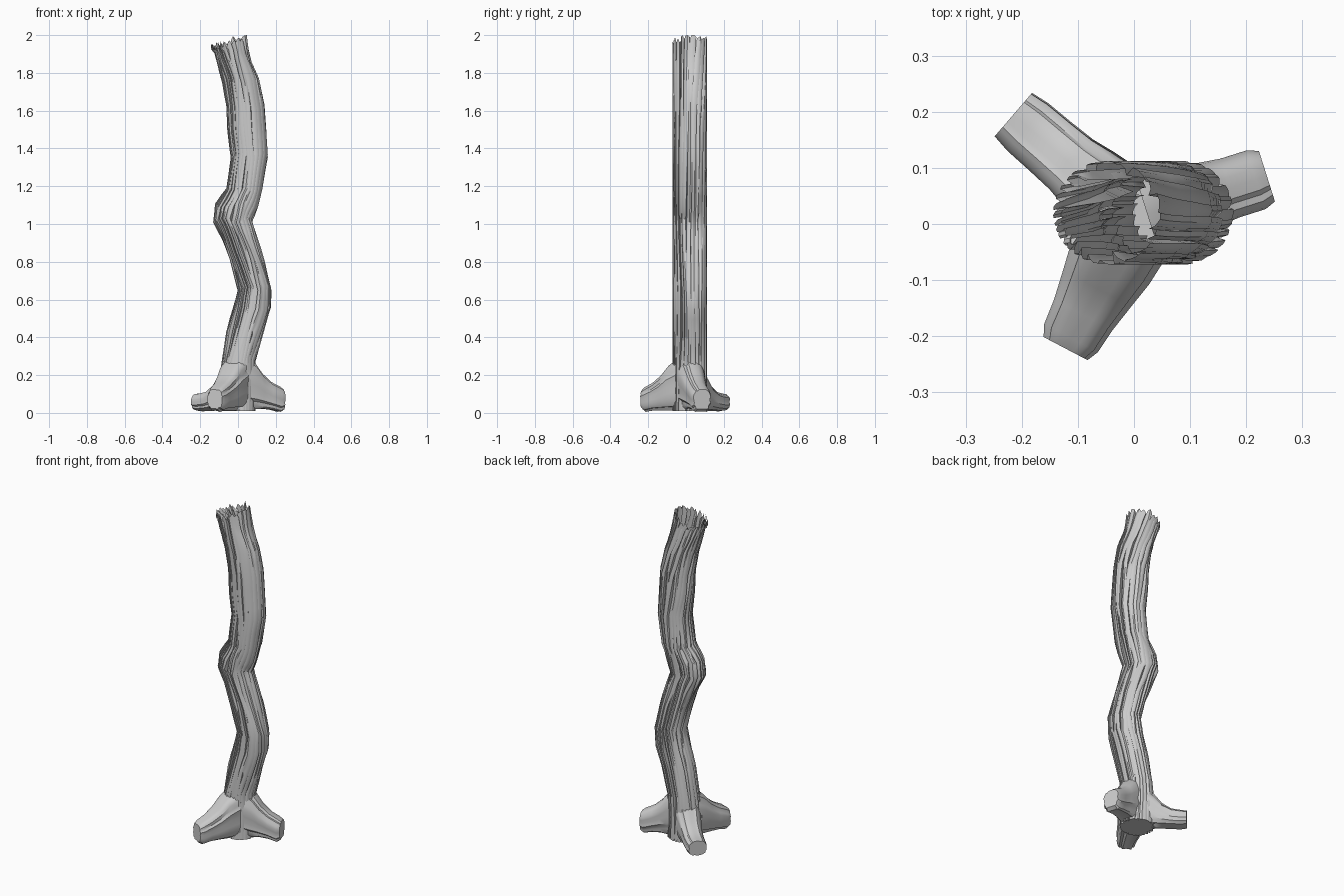
import bpy, bmesh, math, random
from mathutils import Vector

if "Cube" in bpy.data.objects:
    bpy.data.objects.remove(bpy.data.objects["Cube"])

random.seed(4)

# Trunk silhouette: height, left x, right x
PROFILE = [(0.01, -0.10, 0.09), (0.14, -0.105, 0.09), (0.28, -0.085, 0.09),
           (0.42, -0.06, 0.13), (0.55, -0.025, 0.172), (0.66, 0.0, 0.175),
           (0.80, -0.04, 0.14), (0.92, -0.085, 0.10), (1.02, -0.13, 0.072),
           (1.10, -0.12, 0.105), (1.18, -0.06, 0.128), (1.36, -0.037, 0.156),
           (1.50, -0.055, 0.148), (1.62, -0.06, 0.138), (1.76, -0.082, 0.11),
           (1.87, -0.115, 0.07), (1.96, -0.142, 0.045)]
RIDGES = 26
YC, RY = 0.02, 0.09


def make_object(name, bm):
    bmesh.ops.recalc_face_normals(bm, faces=bm.faces)
    mesh = bpy.data.meshes.new(name)
    bm.to_mesh(mesh)
    bm.free()
    obj = bpy.data.objects.new(name, mesh)
    bpy.context.collection.objects.link(obj)
    bpy.ops.object.select_all(action='DESELECT')
    obj.select_set(True)
    bpy.context.view_layer.objects.active = obj
    bpy.ops.object.shade_smooth_by_angle(angle=math.radians(35))
    return obj


def loft(rings, cap_start=False, cap_end=False):
    bm = bmesh.new()
    loops = [[bm.verts.new(p) for p in ring] for ring in rings]
    n = len(loops[0])
    for a, b in zip(loops, loops[1:]):
        for i in range(n):
            j = (i + 1) % n
            bm.faces.new((a[i], a[j], b[j], b[i]))
    if cap_start:
        bm.faces.new(loops[0][::-1])
    if cap_end:
        bm.faces.new(loops[-1])
    return bm


# Subdivide the silhouette so the bark strands can wander
levels = []
for a, b in zip(PROFILE, PROFILE[1:]):
    for t in (0, 0.5):
        levels.append([p + (q - p) * t for p, q in zip(a, b)])
levels.append(list(PROFILE[-1]))

# Trunk: open tube of overlapping bark strands with a torn rim
phase = [random.uniform(0, 6.28) for _ in range(RIDGES)]
depth = [random.uniform(0.10, 0.26) for _ in range(RIDGES)]
torn = [random.uniform(-0.012, 0.014) for _ in range(RIDGES)]
rings = []
for k, (z, xl, xr) in enumerate(levels):
    cx, rx = (xl + xr) / 2, (xr - xl) / 2
    ring = []
    for i in range(RIDGES):
        wander = 0.35 * math.sin(phase[i] + z * 6)
        d = depth[i] * (0.75 + 0.45 * math.sin(phase[i] * 2 + z * 5))
        for s, (u, inset) in enumerate(((0.0, 1.0), (0.3, 0.45), (0.75, 0.05), (1.12, 0.1))):
            # strands are straight in front and lean at the back
            a = 2 * math.pi * (i + u + wander * 0.6) / RIDGES
            a += 0.42 * max(0, z - 1.0) * (1 + math.sin(a)) + 0.1 * math.sin(z * 3)
            r = 1.03 - d * inset
            zz = z
            if k == len(levels) - 1:
                zz = 1.962 + 0.026 * math.cos(a) + torn[i] + (-0.02, 0.0, 0.012, -0.008)[s]
                zz = min(zz, 2.0)
            elif z > 0.02:
                zz += 0.012 * math.sin(phase[i] + k)
            ring.append((cx + rx * r * math.cos(a), YC + RY * r * math.sin(a), zz))
    rings.append(ring)
make_object("trunk", loft(rings, cap_start=True))


def make_root(name, end, sections):
    """Buttress root: sections are distance fraction, half width, bottom z, top z."""
    start = Vector((0, 0.01, 0))
    axis = Vector((end[0], end[1], 0)) - start
    side = Vector((-axis.y, axis.x, 0)).normalized()
    n = 28
    groove = [random.choice((1.0, 1.0, 0.96, 0.9)) for _ in range(n)]
    rings = []
    for f, w, lo, hi in sections:
        ring = []
        for i in range(n):
            a = 2 * math.pi * i / n
            c, s = math.cos(a), math.sin(a)
            # rounded box section with grooves
            x = math.copysign(abs(c) ** 0.7, c) * groove[i] * w
            z = (lo + hi) / 2 + math.copysign(abs(s) ** 0.8, s) * groove[i] * (hi - lo) / 2
            ring.append(start + axis * f + side * x + Vector((0, 0, z)))
        rings.append(ring)
    make_object(name, loft(rings, True, True))


# Three roots
make_root("back_left_root", (-0.215, 0.195),
          [(0.16, 0.075, 0.01, 0.27), (0.36, 0.068, 0.01, 0.21), (0.52, 0.06, 0.012, 0.15),
           (0.7, 0.058, 0.01, 0.115), (0.88, 0.057, 0.008, 0.105), (1.0, 0.052, 0.012, 0.102)])
make_root("right_root", (0.237, 0.085),
          [(0.1, 0.075, 0.01, 0.31), (0.36, 0.07, 0.01, 0.265), (0.52, 0.062, 0.015, 0.21),
           (0.72, 0.056, 0.012, 0.165), (0.92, 0.056, 0.0, 0.14), (1.0, 0.048, 0.015, 0.125)])
make_root("front_left_root", (-0.122, -0.222),
          [(0.12, 0.085, 0.01, 0.30), (0.35, 0.08, 0.01, 0.26), (0.54, 0.07, 0.012, 0.205),
           (0.74, 0.06, 0.012, 0.165), (0.92, 0.055, 0.004, 0.142), (1.0, 0.045, 0.018, 0.125)])
